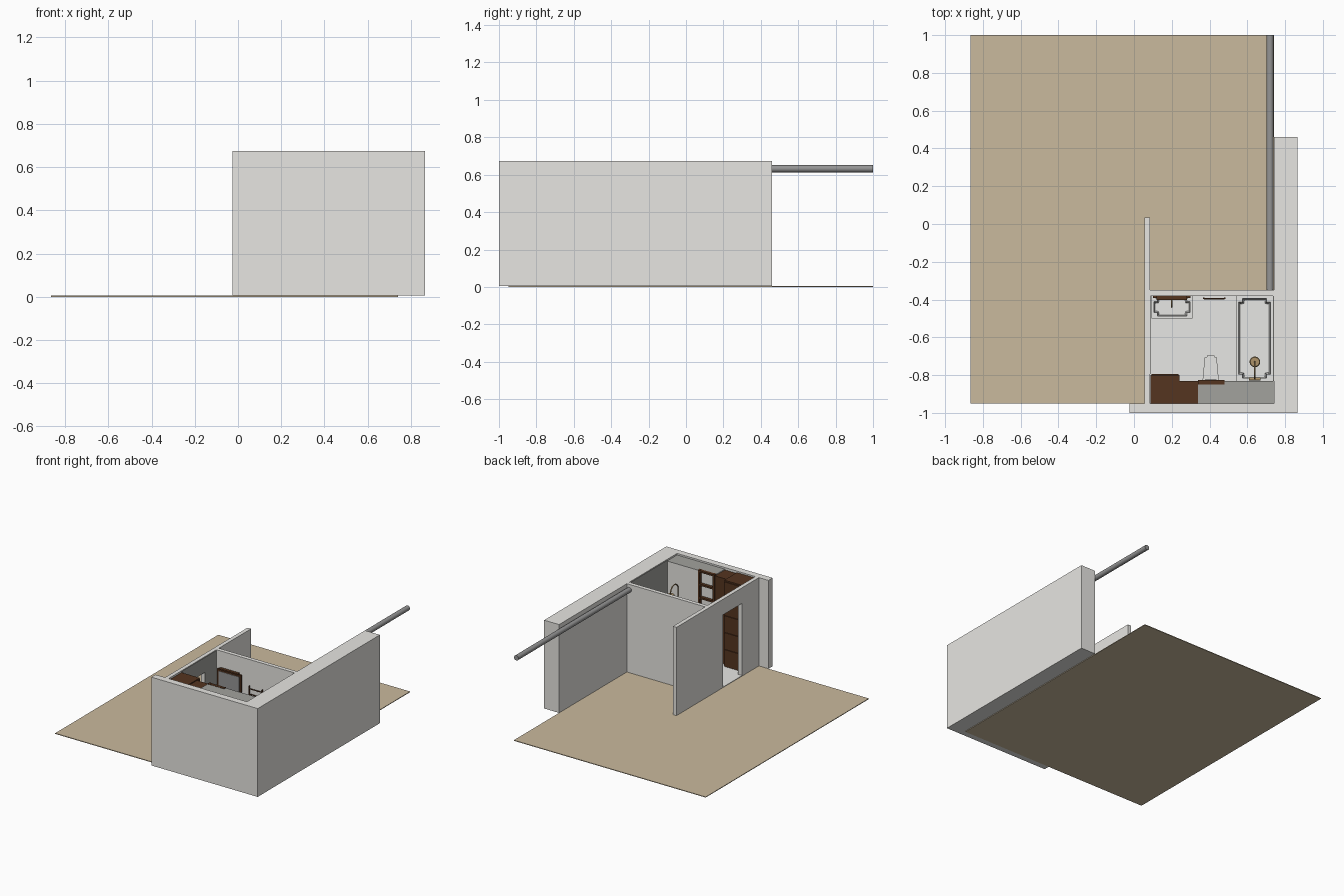
import bpy, bmesh, math
from mathutils import Vector

cube = bpy.data.objects.get("Cube")
if cube:
    bpy.data.objects.remove(cube, do_unlink=True)


def material(name, rgb):
    m = bpy.data.materials.new(name)
    m.use_nodes = True
    m.diffuse_color = (*rgb, 1)
    m.node_tree.nodes["Principled BSDF"].inputs["Base Color"].default_value = (*rgb, 1)
    return m


white = material("white plaster", (0.8, 0.79, 0.76))
ceramic = material("white ceramic", (0.8, 0.8, 0.78))
grey = material("grey tile", (0.36, 0.36, 0.34))
beige = material("beige floor", (0.59, 0.49, 0.34))
brown = material("dark wood", (0.09, 0.035, 0.014))
steel = material("grey metal", (0.3, 0.3, 0.3))
brass = material("brass", (0.42, 0.29, 0.14))


def finish(name, bm, *mats):
    bmesh.ops.recalc_face_normals(bm, faces=bm.faces)
    mesh = bpy.data.meshes.new(name)
    bm.to_mesh(mesh)
    bm.free()
    for m in mats:
        mesh.materials.append(m)
    ob = bpy.data.objects.new(name, mesh)
    bpy.context.collection.objects.link(ob)
    return ob


def box_bm(x, y, z):
    bm = bmesh.new()
    bmesh.ops.create_cube(bm, size=1)
    for v in bm.verts:
        v.co = [r[0] + (c + 0.5) * (r[1] - r[0]) for c, r in zip(v.co, (x, y, z))]
    return bm


def box(name, x, y, z, mat):
    return finish(name, box_bm(x, y, z), mat)


def tray(name, x, y, z, rim, depth, mat):
    """Box with a rounded, sunken bowl in its top."""
    bm = box_bm(x, y, z)
    bm.normal_update()
    top = max(bm.faces, key=lambda f: f.calc_center_median().z)
    bmesh.ops.inset_region(bm, faces=[top], thickness=rim)
    corners = list(top.verts)
    bmesh.ops.bevel(bm, geom=corners, offset=rim, segments=4, affect='VERTICES')
    bm.normal_update()
    inner = [f for f in bm.faces if f.normal.z > 0.9]
    bowl = max(inner, key=lambda f: f.calc_area())
    bmesh.ops.inset_region(bm, faces=[bowl], thickness=rim / 2, depth=-depth)
    return finish(name, bm, mat)


def pipe(name, points, radius, mat):
    cu = bpy.data.curves.new(name, 'CURVE')
    cu.dimensions = '3D'
    cu.bevel_depth = radius
    cu.bevel_resolution = 3
    cu.use_fill_caps = True
    sp = cu.splines.new('POLY')
    sp.points.add(len(points) - 1)
    for p, co in zip(sp.points, points):
        p.co = (*co, 1)
    cu.materials.append(mat)
    ob = bpy.data.objects.new(name, cu)
    bpy.context.collection.objects.link(ob)
    return ob


BASE, TOP = 0.005, 0.673

# Floors
box("room_floor", (-0.865, 0.74), (-0.95, 1), (0, BASE), beige)
box("bathroom_floor", (0.055, 0.74), (-0.95, -0.38), (BASE, 0.009), ceramic)

# Outer walls
box("outer_side_wall", (0.74, 0.865), (-1, 0.46), (BASE, TOP), white)
box("outer_front_wall", (-0.025, 0.74), (-1, -0.95), (BASE, TOP), white)

# Partitions with a doorway
for name, y, z in (("partition_long", (-0.52, 0.035), (BASE, TOP)),
                   ("partition_short", (-0.95, -0.75), (BASE, TOP)),
                   ("door_lintel", (-0.75, -0.52), (0.555, TOP))):
    box(name, (0.055, 0.085), y, z, white)
box("back_partition", (0.085, 0.74), (-0.38, -0.35), (BASE, TOP), white)

# Tile linings on the side walls
box("lining_bath_side", (0.736, 0.74), (-0.83, -0.38), (0.009, TOP - 0.004), grey)
for i, (y, z) in enumerate((((-0.52, -0.38), (0.009, TOP - 0.004)),
                            ((-0.795, -0.75), (0.009, TOP - 0.004)),
                            ((-0.75, -0.52), (0.555, TOP - 0.004)))):
    box(f"lining_door_side_{i}", (0.085, 0.088), y, z, grey)

# Service wall behind toilet and bath, grey on top
for name, x, y in (("service_wall", (0.48, 0.74), -0.83), ("service_niche", (0.34, 0.48), -0.85)):
    ob = box(name, x, (-0.95, y), (0.009, TOP - 0.012), white)
    ob.data.materials.append(grey)
    for f in ob.data.polygons:
        f.material_index = int(f.normal.z > 0.5)

# Tall wooden cabinets with drawer fronts
box("tall_cabinet", (0.088, 0.24), (-0.95, -0.80), (0.009, 0.662), brown)
box("narrow_cabinet", (0.24, 0.34), (-0.95, -0.832), (0.009, 0.655), brown)
for i in range(5):
    z = 0.02 + i * 0.128
    box(f"cabinet_door_{i}", (0.092, 0.236), (-0.80, -0.794), (z, z + 0.12), brown)

# Open shelf frame over the toilet
for i, x in enumerate((0.34, 0.465)):
    box(f"shelf_post_{i}", (x, x + 0.015), (-0.85, -0.826), (0.25, 0.665), brown)
for i in range(5):
    z = 0.25 + i * 0.1
    box(f"shelf_{i}", (0.355, 0.465), (-0.85, -0.826), (z, z + 0.013), brown)

# Bath
tray("bathtub", (0.54, 0.736), (-0.83, -0.38), (0.009, 0.155), 0.02, 0.11, ceramic)

# Shower: riser, arched arm and round head
arc = [(0.64, -0.775 + 0.045 * math.cos(a), 0.485 + 0.045 * math.sin(a))
       for a in (math.pi * (1 - k / 10) for k in range(11))]
pipe("shower_pipe", [(0.64, -0.82, 0.22)] + arc + [(0.64, -0.73, 0.47)], 0.004, brass)
pipe("shower_mixer", [(0.61, -0.82, 0.24), (0.67, -0.82, 0.24)], 0.008, brass)
bm = bmesh.new()
bmesh.ops.create_cone(bm, cap_ends=True, segments=24, radius1=0.028, radius2=0.024, depth=0.01)
bmesh.ops.translate(bm, verts=bm.verts, vec=Vector((0.64, -0.73, 0.468)))
finish("shower_head", bm, brass)

# Wall-hung toilet, narrower at its front and underside
for name, z, shrink in (("toilet_bowl", (0.035, 0.105), 0.7), ("toilet_lid", (0.105, 0.118), 1.0)):
    bm = box_bm((0.363, 0.449), (-0.83, -0.695), z)
    for v in bm.verts:
        s = 0.72 if v.co.y > -0.75 else 1
        if v.co.z < z[1] - 0.001:
            s *= shrink
            if v.co.y > -0.75:
                v.co.y -= 0.13 * (1 - shrink)
        v.co.x = 0.406 + (v.co.x - 0.406) * s
    edges = [e for e in bm.edges if min(v.co.y for v in e.verts) > -0.76
             and abs(e.verts[0].co.z - e.verts[1].co.z) > 0.005]
    bmesh.ops.bevel(bm, geom=edges, offset=0.012, segments=3, affect='EDGES')
    finish(name, bm, ceramic)
box("flush_plate", (0.375, 0.437), (-0.83, -0.824), (0.19, 0.225), steel)

# Washbasin with tap
tray("washbasin", (0.093, 0.31), (-0.50, -0.38), (0.175, 0.235), 0.018, 0.04, ceramic)
pipe("basin_tap", [(0.2, -0.388, 0.235), (0.2, -0.388, 0.28), (0.2, -0.44, 0.28),
                   (0.2, -0.44, 0.27)], 0.004, brass)

# Mirror in a wooden frame
box("mirror_frame", (0.10, 0.30), (-0.392, -0.38), (0.32, 0.54), brown)
box("mirror_glass", (0.115, 0.285), (-0.395, -0.392), (0.335, 0.525), steel)
box("mirror_shelf", (0.12, 0.28), (-0.402, -0.38), (0.54, 0.55), brown)

# Towel rail
for i, x in enumerate((0.37, 0.48)):
    pipe(f"towel_post_{i}", [(x, -0.393, 0.2), (x, -0.393, 0.48)], 0.005, brown)
for i in range(7):
    z = 0.215 + i * 0.041
    pipe(f"towel_bar_{i}", [(0.37, -0.396, z), (0.48, -0.396, z)], 0.004, brown)

# Long duct under the ceiling
bm = bmesh.new()
bmesh.ops.create_cone(bm, cap_ends=True, segments=32, radius1=0.019, radius2=0.019, depth=1.35)
for v in bm.verts:
    v.co = (0.72 + v.co.x, 0.325 + v.co.z, 0.632 + v.co.y)
duct = finish("ceiling_duct", bm, steel)
bpy.ops.object.select_all(action='DESELECT')
duct.select_set(True)
bpy.context.view_layer.objects.active = duct
bpy.ops.object.shade_smooth_by_angle()
